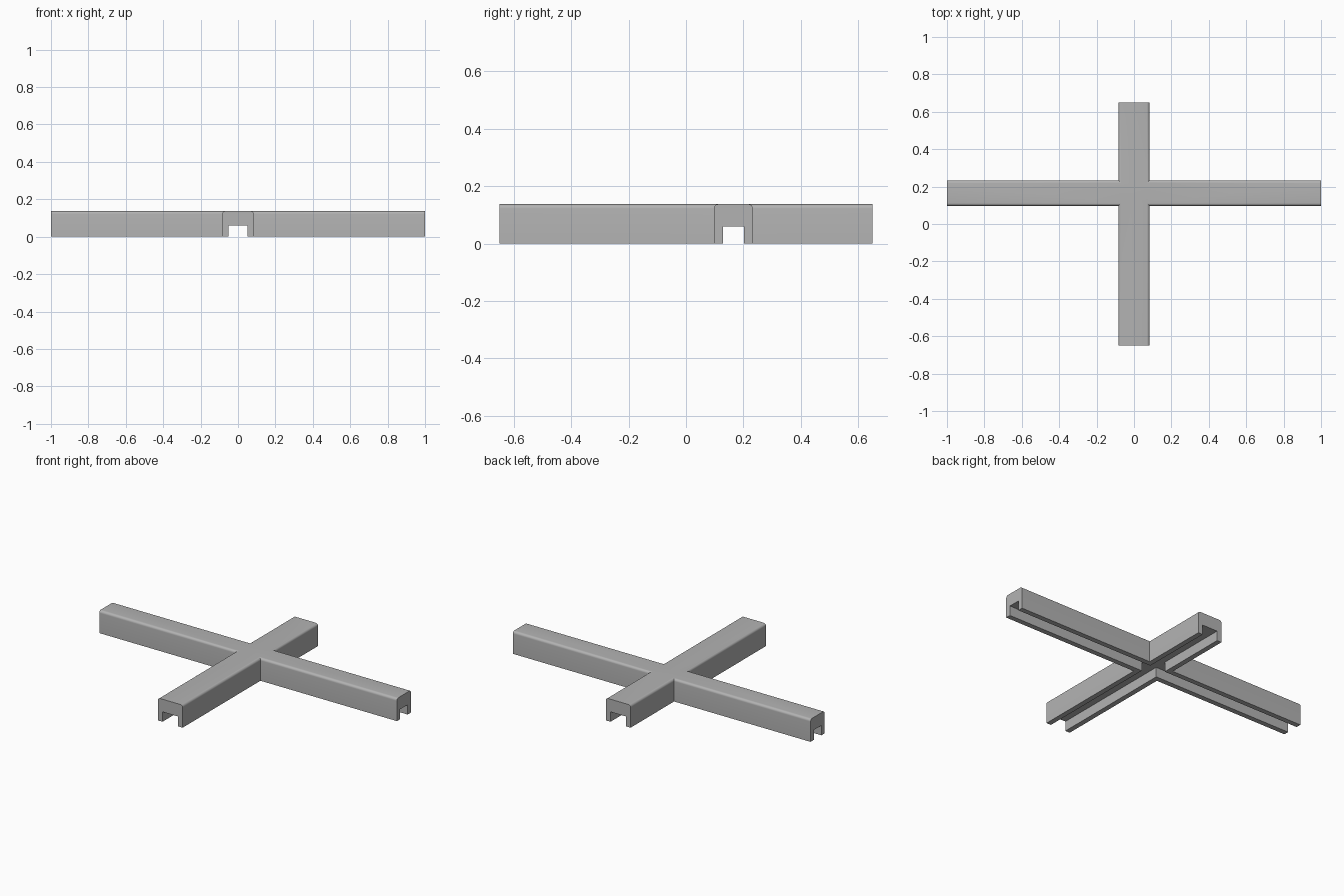
import bpy, bmesh, math
from mathutils import Matrix

if "Cube" in bpy.data.objects:
    bpy.data.objects.remove(bpy.data.objects["Cube"])

grey = bpy.data.materials.new("grey")
grey.diffuse_color = (0.45, 0.45, 0.45, 1)
grey.use_nodes = True
grey.node_tree.nodes["Principled BSDF"].inputs["Base Color"].default_value = grey.diffuse_color

HEIGHT, GROOVE_TOP, RADIUS = 0.137, 0.06, 0.015
CROSS_Y = 0.165


def prism(name, profile, length, angle, y):
    """Extrude an (across, z) profile along y, then turn it about z and shift it."""
    bm = bmesh.new()
    rings = [[bm.verts.new((x, s * length / 2, z)) for x, z in profile] for s in (-1, 1)]
    bm.faces.new(rings[0])
    bm.faces.new(rings[1][::-1])
    n = len(profile)
    for i in range(n):
        j = (i + 1) % n
        bm.faces.new((rings[0][i], rings[1][i], rings[1][j], rings[0][j]))
    bm.transform(Matrix.Translation((0, y, 0)) @ Matrix.Rotation(angle, 4, 'Z'))
    bmesh.ops.recalc_face_normals(bm, faces=bm.faces)
    me = bpy.data.meshes.new(name)
    bm.to_mesh(me)
    bm.free()
    me.materials.append(grey)
    ob = bpy.data.objects.new(name, me)
    bpy.context.collection.objects.link(ob)
    return ob


def bar_profile(half):
    """Rectangle with rounded top edges."""
    pts = [(-half, 0), (half, 0)]
    for side in (0, 1):
        cx = (half - RADIUS) * (1 - 2 * side)
        for k in range(7):
            a = math.radians(90 * side + 15 * k)
            pts.append((cx + RADIUS * math.cos(a), HEIGHT - RADIUS + RADIUS * math.sin(a)))
    return pts


def groove_profile(half):
    return [(-half, -0.1), (half, -0.1), (half, GROOVE_TOP), (-half, GROOVE_TOP)]


def combine(target, other, operation):
    mod = target.modifiers.new(other.name, 'BOOLEAN')
    mod.operation, mod.solver, mod.object = operation, 'EXACT', other
    bpy.context.view_layer.objects.active = target
    bpy.ops.object.modifier_apply(modifier=mod.name)
    bpy.data.objects.remove(other)


# Two crossing bars
cross = prism("cross_channel", bar_profile(0.083), 1.30, 0, 0)
combine(cross, prism("long_bar", bar_profile(0.068), 2.0, math.pi / 2, CROSS_Y), 'UNION')

# Grooves along the underside
combine(cross, prism("short_groove", groove_profile(0.052), 1.6, 0, 0), 'DIFFERENCE')
combine(cross, prism("long_groove", groove_profile(0.0365), 2.4, math.pi / 2, CROSS_Y), 'DIFFERENCE')

# Smooth the rounded edges only
bpy.ops.object.select_all(action='DESELECT')
cross.select_set(True)
bpy.context.view_layer.objects.active = cross
bpy.ops.object.shade_smooth_by_angle(angle=math.radians(30))
